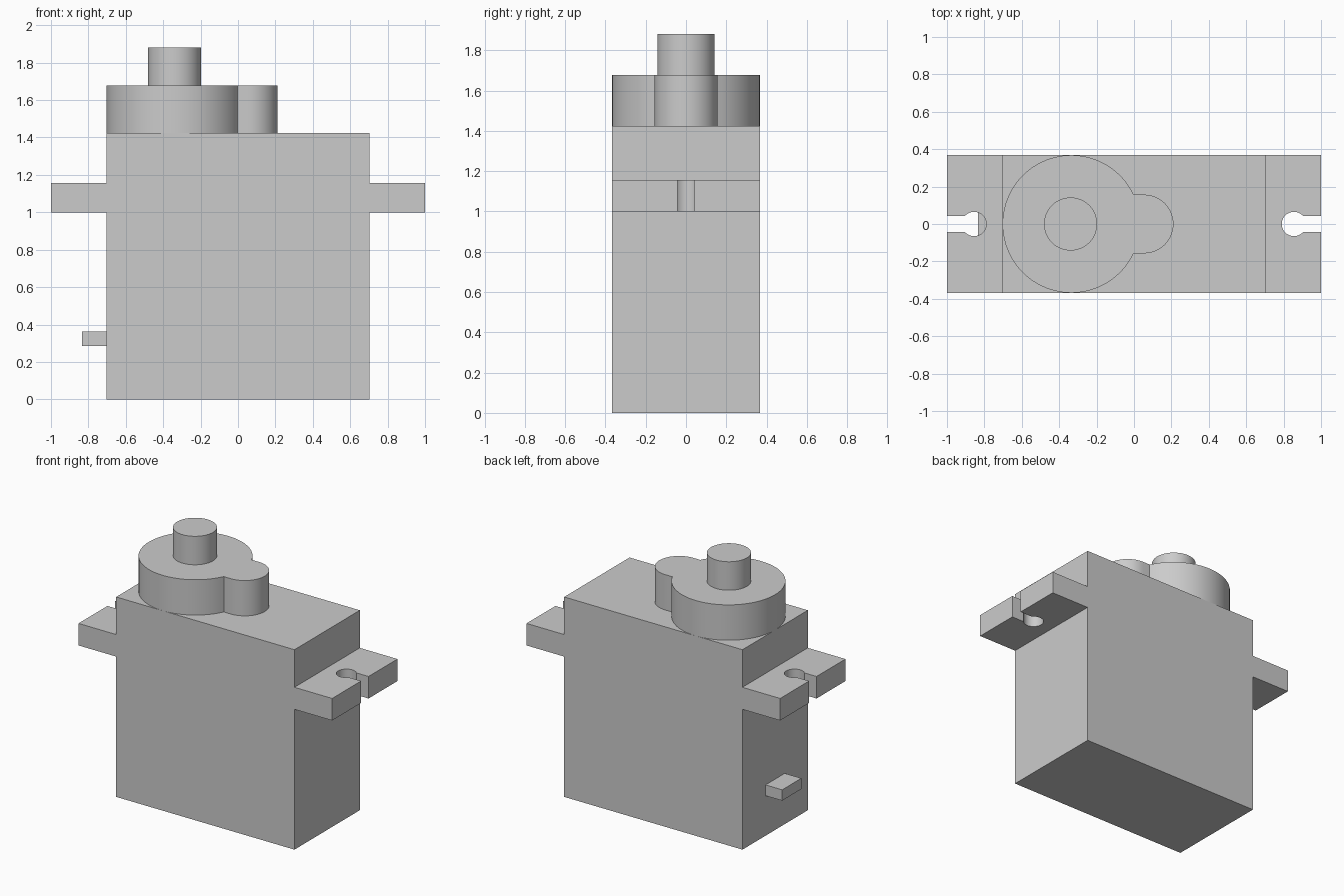
import bpy
import bmesh
from math import asin, cos, pi, radians, sin

cube = bpy.data.objects.get("Cube")
if cube:
    bpy.data.objects.remove(cube, do_unlink=True)

grey = bpy.data.materials.new("plain grey plastic")
grey.use_nodes = True
GREY = (0.6, 0.6, 0.6, 1)
grey.diffuse_color = GREY
grey.node_tree.nodes["Principled BSDF"].inputs["Base Color"].default_value = GREY

HALF_X, HALF_Y, BODY_TOP = 0.703, 0.368, 1.425


def arc(cx, radius, start, end, steps):
    """Points on an arc centred on the x axis."""
    angles = [start + (end - start) * i / steps for i in range(steps + 1)]
    return [(cx + radius * cos(a), radius * sin(a)) for a in angles]


def extrude(name, outline, z0, z1, smooth=False):
    """Solid prism from a flat outline."""
    bm = bmesh.new()
    face = bm.faces.new([bm.verts.new((x, y, z0)) for x, y in outline])
    result = bmesh.ops.extrude_face_region(bm, geom=[face])
    top = [g for g in result["geom"] if isinstance(g, bmesh.types.BMVert)]
    bmesh.ops.translate(bm, verts=top, vec=(0, 0, z1 - z0))
    bmesh.ops.recalc_face_normals(bm, faces=bm.faces)
    mesh = bpy.data.meshes.new(name)
    bm.to_mesh(mesh)
    bm.free()
    mesh.materials.append(grey)
    obj = bpy.data.objects.new(name, mesh)
    bpy.context.collection.objects.link(obj)
    if smooth:
        bpy.ops.object.select_all(action="DESELECT")
        obj.select_set(True)
        bpy.context.view_layer.objects.active = obj
        bpy.ops.object.shade_smooth_by_angle(angle=radians(30))
    return obj


def rectangle(x0, x1, half_y):
    return [(x0, -half_y), (x1, -half_y), (x1, half_y), (x0, half_y)]


# Main housing
extrude("housing", rectangle(-HALF_X, HALF_X, HALF_Y), 0, BODY_TOP)

# Mounting ears with an open keyhole slot
HOLE_X, HOLE_R, SLOT = 0.855, 0.065, 0.042
mouth = asin(SLOT / HOLE_R)
ear = [(HALF_X, -HALF_Y), (1, -HALF_Y), (1, -SLOT)]
ear += arc(HOLE_X, HOLE_R, 2 * pi - mouth, mouth, 32)
ear += [(1, SLOT), (1, HALF_Y), (HALF_X, HALF_Y)]
for side, name in ((1, "left_ear"), (-1, "right_ear")):
    extrude(name, [(side * x, y) for x, y in ear], 1.0, 1.157, True)

# Gear cover: large disc merged with a small rounded lobe
DISC_X, DISC_R, LOBE_X, LOBE_R = -0.335, HALF_Y, 0.054, 0.157
join = asin(LOBE_R / DISC_R)
cover = arc(DISC_X, DISC_R, join, 2 * pi - join, 72)
cover += arc(LOBE_X, LOBE_R, -pi / 2, pi / 2, 28)
extrude("gear_cover", cover, BODY_TOP, 1.677, True)

# Output shaft
extrude("output_shaft", arc(-0.339, 0.142, 0, 2 * pi, 56)[:-1], 1.677, 1.88, True)

# Cable exit tab
extrude("cable_tab", rectangle(-0.834, -HALF_X, 0.108), 0.285, 0.362)
